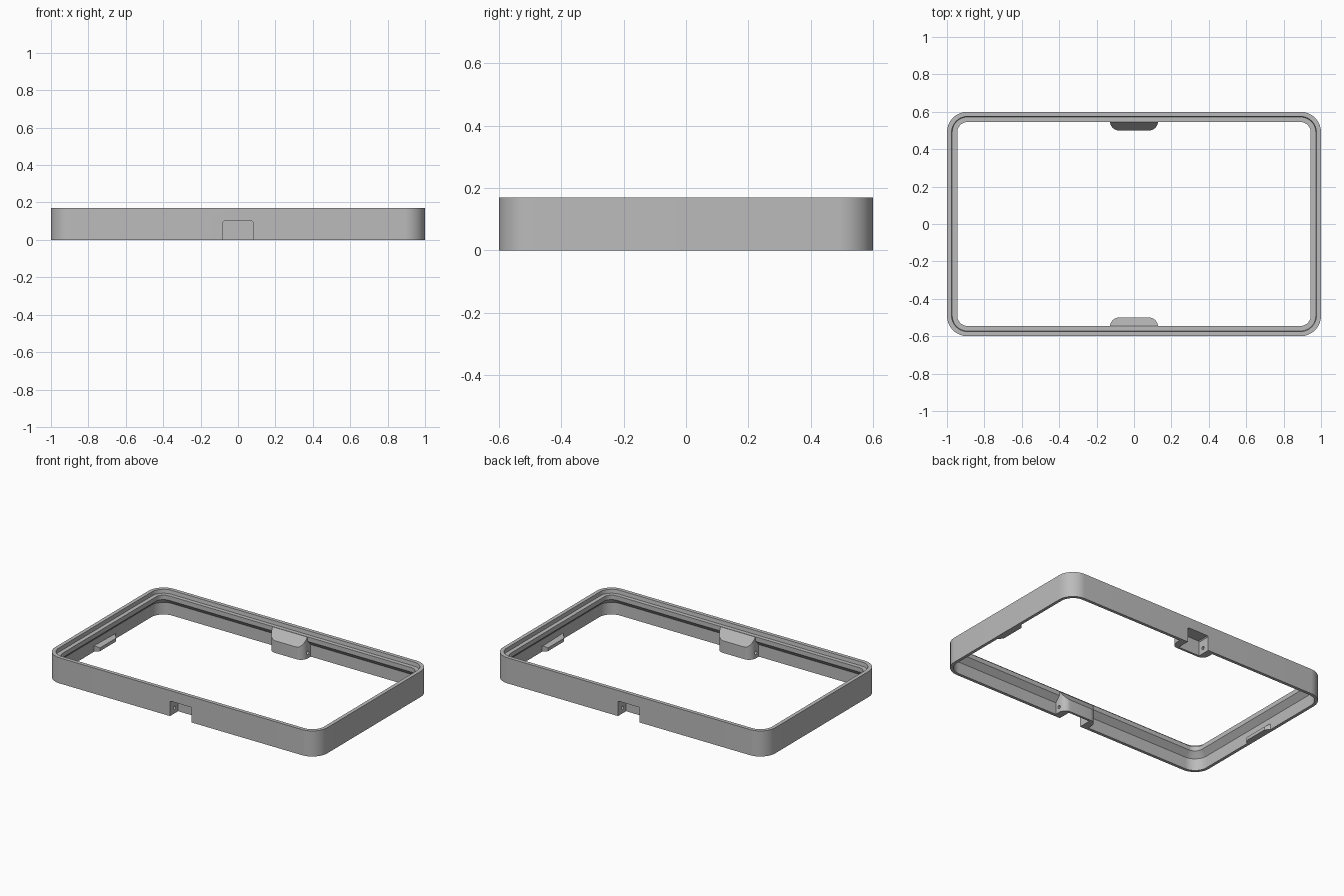
import bpy, bmesh, math
from mathutils import Vector

if "Cube" in bpy.data.objects:
    bpy.data.objects.remove(bpy.data.objects["Cube"])

HX, HY, RADIUS = 1.0, 0.6, 0.11

grey = bpy.data.materials.new("plain grey")
grey.use_nodes = True
grey.diffuse_color = (0.5, 0.5, 0.5, 1)
grey.node_tree.nodes["Principled BSDF"].inputs["Base Color"].default_value = (0.5, 0.5, 0.5, 1)


def finish(bm, name):
    bmesh.ops.recalc_face_normals(bm, faces=bm.faces)
    mesh = bpy.data.meshes.new(name)
    bm.to_mesh(mesh)
    bm.free()
    mesh.materials.append(grey)
    ob = bpy.data.objects.new(name, mesh)
    bpy.context.collection.objects.link(ob)
    return ob


def activate(ob):
    bpy.ops.object.select_all(action='DESELECT')
    ob.select_set(True)
    bpy.context.view_layer.objects.active = ob


def rounded_ring(inset, segs=14):
    """Rounded rectangle outline, moved inward by inset."""
    r = RADIUS - inset
    pts = []
    for q, (sx, sy) in enumerate(((1, 1), (-1, 1), (-1, -1), (1, -1))):
        for i in range(segs + 1):
            a = math.pi / 2 * (q + i / segs)
            pts.append((sx * (HX - RADIUS) + r * math.cos(a),
                        sy * (HY - RADIUS) + r * math.sin(a)))
    return pts


def prism(name, points, to_world, low, high):
    """Extrude a 2D outline between two levels."""
    bm = bmesh.new()
    face = bm.faces.new([bm.verts.new(to_world(u, v, low)) for u, v in points])
    out = bmesh.ops.extrude_face_region(bm, geom=[face])
    move = Vector(to_world(0, 0, high)) - Vector(to_world(0, 0, low))
    bmesh.ops.translate(bm, vec=move, verts=[g for g in out["geom"] if isinstance(g, bmesh.types.BMVert)])
    return bm


def cut(ob, cutter):
    cutter.hide_render = True
    mod = ob.modifiers.new("cut", 'BOOLEAN')
    mod.operation, mod.solver, mod.object = 'DIFFERENCE', 'EXACT', cutter
    activate(ob)
    bpy.ops.object.modifier_apply(modifier=mod.name)


# Frame: cross-section (inset, height) swept around the rounded outline
section = [(0, 0), (0, 0.17), (0.025, 0.17), (0.028, 0.145), (0.055, 0.145),
           (0.055, 0.115), (0.02, 0.08), (0.02, 0)]
bm = bmesh.new()
rings = [[bm.verts.new((x, y, z)) for x, y in rounded_ring(d)] for d, z in section]
for k, ring in enumerate(rings):
    nxt = rings[(k + 1) % len(rings)]
    for i in range(len(ring)):
        j = (i + 1) % len(ring)
        bm.faces.new((ring[i], ring[j], nxt[j], nxt[i]))
frame = finish(bm, "frame")
parts = [frame]

# Latch housings with a finger notch and a pin hole, front and back
for side, word in ((-1, "front"), (1, "back")):
    outline = [(-0.128, 0.012), (0.128, 0.012)]
    for i in range(9):
        a = math.pi / 2 * i / 8
        outline.append((0.08 + 0.048 * math.cos(a), 0.052 + 0.048 * math.sin(a)))
    outline += [(-x, d) for x, d in reversed(outline[2:])]
    bm = prism("housing", outline, lambda u, v, w: (u, side * (HY - v), w), 0, 0.143)
    # sloping top
    res = bmesh.ops.bisect_plane(bm, geom=bm.verts[:] + bm.edges[:] + bm.faces[:],
                                 plane_co=(0, side * (HY - 0.055), 0.143),
                                 plane_no=(0, -side * 0.062, 0.045), clear_outer=True)
    bmesh.ops.holes_fill(bm, edges=[e for e in bm.edges if e.is_boundary])
    housing = finish(bm, word + "_latch_housing")
    parts.append(housing)

    notch = [(-0.08, -0.05), (0.08, -0.05), (0.08, 0.094), (0.074, 0.1), (-0.074, 0.1), (-0.08, 0.094)]
    bm = prism("notch", notch, lambda u, v, w: (u, side * (HY - w), v), -0.03, 0.085)
    notch_cutter = finish(bm, "notch_cutter")
    hole = [(0.05 + 0.011 * math.cos(t * math.pi / 8), 0.038 + 0.011 * math.sin(t * math.pi / 8))
            for t in range(16)]
    bm = prism("hole", hole, lambda u, v, w: (w, side * (HY - u), v), -0.2, 0.2)
    hole_cutter = finish(bm, "pin_hole_cutter")
    cut(frame, notch_cutter)
    cut(housing, notch_cutter)
    cut(housing, hole_cutter)
    for c in (notch_cutter, hole_cutter):
        bpy.data.objects.remove(c)

# Small catch tabs low on the short walls
for side, word in ((-1, "right"), (1, "left")):
    outline = [(-0.11, 0.01), (0.11, 0.01), (0.11, 0.02), (0.085, 0.045), (-0.085, 0.045), (-0.11, 0.02)]
    bm = prism("tab", outline, lambda u, v, w: (side * (HX - v), u, w), 0, 0.04)
    for v in bm.verts:
        if v.co.z > 0.03 and abs(v.co.x) < HX - 0.03:
            v.co.z = 0.022
    parts.append(finish(bm, word + "_catch_tab"))

for ob in parts:
    activate(ob)
    bpy.ops.object.shade_smooth_by_angle(angle=math.radians(25))
